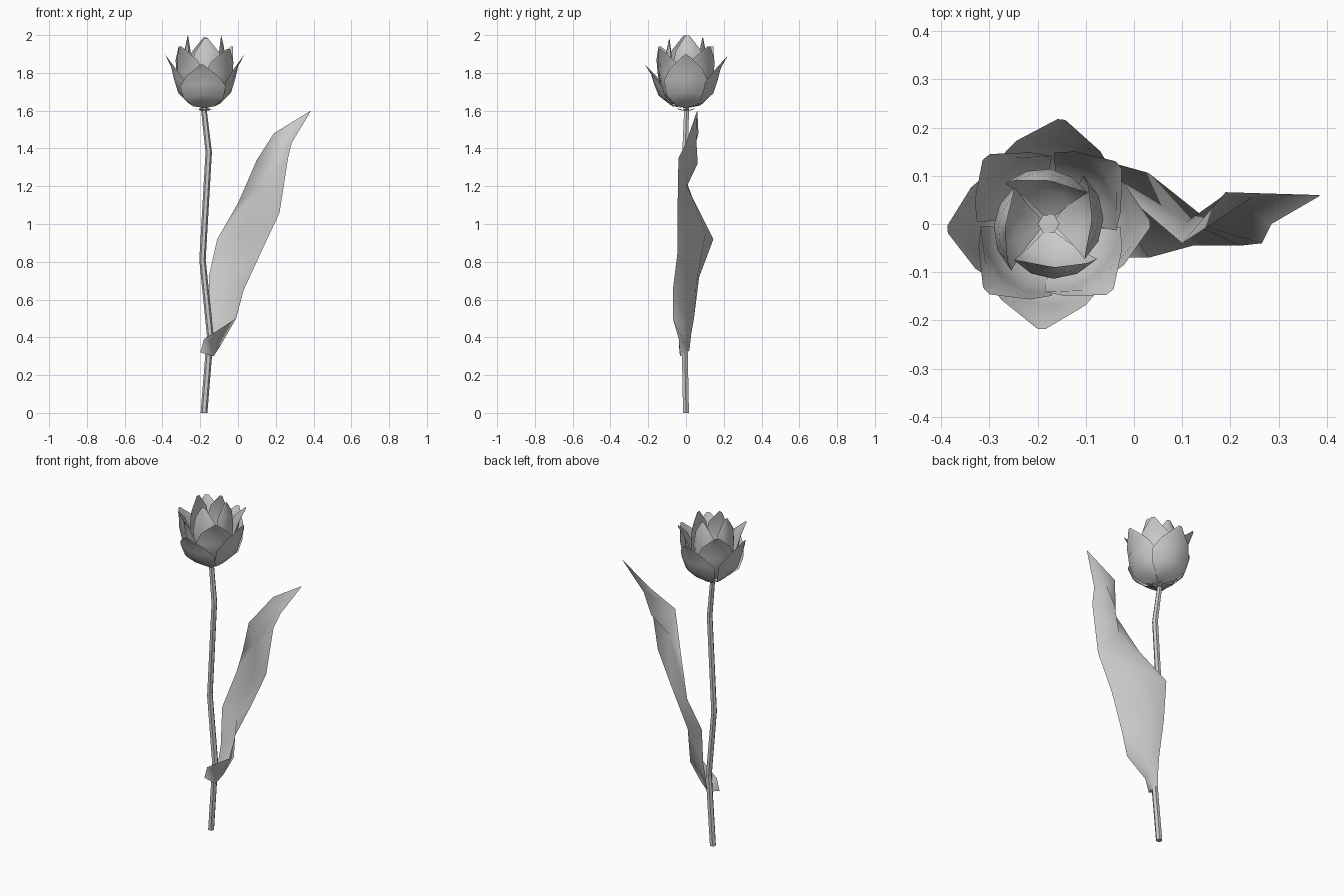
import bpy
from math import sin, cos, pi, radians
from mathutils import Vector

CX = -0.177   # flower axis
ZB = 1.615    # underside of the flower


def make(name, verts, faces, smooth=True):
    me = bpy.data.meshes.new(name)
    me.from_pydata(verts, [], faces)
    me.polygons.foreach_set("use_smooth", [smooth] * len(faces))
    me.update()
    ob = bpy.data.objects.new(name, me)
    bpy.context.collection.objects.link(ob)
    return ob


def grid_faces(rows, cols, closed=False):
    n = cols if closed else cols - 1
    return [(i * cols + j, i * cols + (j + 1) % cols,
             (i + 1) * cols + (j + 1) % cols, (i + 1) * cols + j)
            for i in range(rows - 1) for j in range(n)]


# Stem: a bent six-sided tube with capped ends
def tube(name, path, sides=6):
    verts = []
    for x, y, z, r in path:
        verts += [(x + r * cos(2 * pi * k / sides), y + r * sin(2 * pi * k / sides), z)
                  for k in range(sides)]
    faces = grid_faces(len(path), sides, True)
    faces += [tuple(reversed(range(sides))),
              tuple(range(len(verts) - sides, len(verts)))]
    return make(name, verts, faces, False)


tube("stem", [(-0.18, 0, 0, 0.018), (-0.147, -0.008, 0.41, 0.018),
              (-0.188, 0, 0.81, 0.017), (-0.155, -0.005, 1.38, 0.017),
              (-0.18, 0.003, 1.60, 0.015), (CX, 0, 1.635, 0.022)])


# Petal: profile rows of (radius, height, half width) bent round the flower axis,
# twisted a little so that one edge tucks under its neighbour
def petal(name, profile, angle, height=1.0, spread=1.0, twist=0.0, cols=5):
    verts = []
    for r, z, w in profile:
        for j in range(cols):
            t = 2 * j / (cols - 1) - 1
            a = radians(angle) + t * w / max(r, 0.02)
            rr = r * spread + twist * t * min(1, w / 0.06)
            dip = 0.012 * t * t * (w > 0.03)      # edges sit a little lower
            verts.append((CX + rr * cos(a), rr * sin(a), ZB + (z - ZB) * height - dip))
    return make(name, verts, grid_faces(len(profile), cols))


OUTER = [(0.012, 1.615, 0.008), (0.085, 1.640, 0.060), (0.140, 1.695, 0.115),
         (0.163, 1.770, 0.130), (0.178, 1.835, 0.088), (0.210, 1.897, 0.008)]
MIDDLE = [(0.012, 1.622, 0.008), (0.080, 1.650, 0.055), (0.128, 1.715, 0.100),
          (0.145, 1.800, 0.115), (0.157, 1.880, 0.080), (0.190, 1.940, 0.010)]
INNER = [(0.012, 1.628, 0.008), (0.070, 1.665, 0.055), (0.106, 1.740, 0.090),
         (0.114, 1.840, 0.098), (0.104, 1.930, 0.072), (0.089, 1.998, 0.010)]

for i, (a, h, s) in enumerate([(0, 1, 1), (83, 0.96, 1.04), (183, 1, 1), (266, 0.81, 1.04)]):
    petal(f"outer_petal_{i}", OUTER, a, h, s)
for i, a in enumerate([40, 133, 227, 312]):
    petal(f"middle_petal_{i}", MIDDLE, a, 1.0 if i != 3 else 0.96, 1.0, 0.004)
for i, (a, h) in enumerate([(5, 1.0), (88, 0.97), (182, 1.0), (275, 0.96)]):
    petal(f"inner_petal_{i}", INNER, a, h, 1.0, 0.010)

# Small ragged collar under the petals
for i in range(6):
    petal(f"collar_sepal_{i}", [(0.012, 1.600, 0.010), (0.032, 1.603, 0.014),
                                (0.052, 1.612, 0.002)], 60 * i + 5, cols=3)

# Leaf: rows of left edge, midrib, right edge; the base folds round the stem
LEAF = [
    ((-0.155, 0.018, 0.33), (-0.13, -0.03, 0.30), (-0.20, -0.035, 0.32)),
    ((-0.150, 0.028, 0.42), (-0.09, -0.010, 0.36), (-0.18, -0.038, 0.39)),
    ((-0.145, 0.042, 0.50), (-0.035, 0.010, 0.47), (-0.01, -0.070, 0.50)),
    ((-0.155, 0.070, 0.72), (-0.05, 0.055, 0.69), (0.03, -0.070, 0.65)),
    ((-0.11, 0.145, 0.92), (0.03, 0.106, 0.96), (0.122, -0.045, 0.85)),
    ((0.00, 0.045, 1.11), (0.11, 0.005, 1.20), (0.22, -0.045, 1.06)),
    ((0.10, -0.040, 1.34), (0.19, 0.062, 1.32), (0.265, -0.040, 1.35)),
    ((0.19, 0.066, 1.48), (0.245, 0.055, 1.44), (0.285, 0.000, 1.43)),
    ((0.38, 0.060, 1.597), (0.385, 0.060, 1.60), (0.385, 0.058, 1.597)),
]
make("leaf", [Vector(p) for row in LEAF for p in row], grid_faces(len(LEAF), 3))
